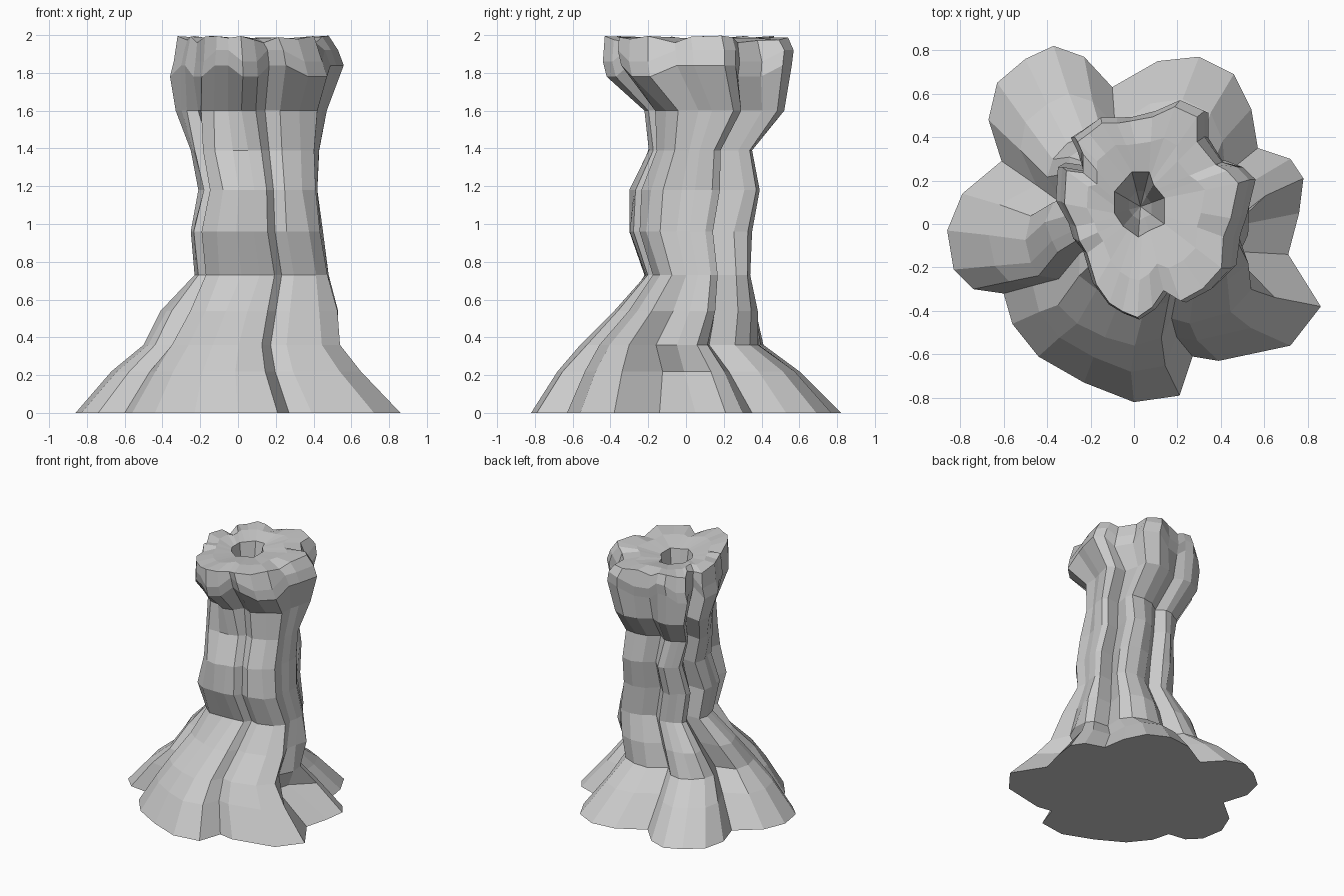
import bpy, bmesh, random
from mathutils import Vector

if "Cube" in bpy.data.objects:
    bpy.data.objects.remove(bpy.data.objects["Cube"])

random.seed(4)

# Lobed outline at the ground, counter-clockwise
BASE = [(.78, .21), (.72, .30), (.57, .35), (.54, .53), (.46, .69), (.30, .77), (.11, .75),
        (-.10, .63), (-.23, .77), (-.37, .82), (-.50, .76), (-.63, .65), (-.67, .48), (-.61, .29),
        (-.79, .14), (-.86, -.03), (-.83, -.21), (-.74, -.30), (-.60, -.32), (-.56, -.46),
        (-.44, -.61), (-.23, -.73), (0, -.82), (.21, -.79), (.27, -.61), (.39, -.63),
        (.72, -.56), (.86, -.38), (.71, -.14), (.76, .05)]
# Matching outline of the flared top
TOP = [(.56, .21), (.50, .27), (.44, .30), (.34, .41), (.34, .53), (.22, .58), (.10, .53),
       (-.02, .51), (-.09, .50), (-.17, .50), (-.24, .45), (-.30, .41), (-.27, .35), (-.27, .26),
       (-.36, .27), (-.37, .11), (-.31, 0), (-.29, -.07), (-.25, -.13), (-.20, -.28),
       (-.13, -.37), (-.06, -.41), (.02, -.44), (.10, -.39), (.16, -.31), (.25, -.36),
       (.37, -.30), (.47, -.20), (.48, -.05), (.52, .04)]
# How strongly each groove between lobes is cut (negative fills it out)
GROOVES = {2: .9, 7: .5, 13: 1.1, 18: .2, 24: -.2, 28: -.3}
# Fuller corners of the shaft
BULGES = {3: .1, 4: .1, 5: .05, 17: .08, 19: .24, 20: .22, 21: .1}
# Corners of the vent opening
VENT = [(.14, .12), (.09, .18), (.07, .24), (-.01, .24), (-.09, .15), (-.09, .05),
        (-.05, -.01), (.02, -.06), (.07, -.03), (.14, 0)]
N = len(BASE)

# Rings: z, x min, x max, y min, y max, groove depth, blend to the top outline
RINGS = [(0, -.86, .86, -.82, .82, 0, 0),
         (.22, -.67, .65, -.68, .60, .06, .1),
         (.36, -.50, .54, -.56, .41, .1, .2),
         (.54, -.41, .53, -.38, .38, .16, .3),
         (.73, -.23, .48, -.22, .34, .2, .4),
         (.96, -.25, .45, -.30, .35, .22, .5),
         (1.18, -.21, .42, -.30, .39, .22, .6),
         (1.39, -.25, .43, -.20, .35, .22, .7),
         (1.60, -.33, .47, -.22, .52, .16, .85),
         (1.81, -.36, .56, -.42, .56, .08, 1),
         (1.89, -.34, .53, -.44, .57, .04, 1),
         (1.98, -.32, .48, -.43, .54, 0, 1)]


def unit(points):
    """Fit an outline into the 0..1 square."""
    lo = [min(p[k] for p in points) for k in (0, 1)]
    hi = [max(p[k] for p in points) for k in (0, 1)]
    return [Vector([(p[k] - lo[k]) / (hi[k] - lo[k]) for k in (0, 1)]) for p in points]


def section(ring):
    z, x0, x1, y0, y1, groove, blend = ring
    pts = [a.lerp(b, blend) for a, b in zip(unit(BASE), unit(TOP))]
    mid = Vector((.5, .5))
    for i in range(N):
        if z == .22 and i in (28, 29):          # recess under the right-hand ledge
            pts[i] = pts[i].lerp(mid, .22)
        elif i in GROOVES:
            pts[i] = pts[i].lerp(mid, groove * GROOVES[i])
        elif .3 < z < 1.7:
            # fill the diagonals of the shaft and roughen it slightly
            d = pts[i] - mid
            fill = max(0, .5 - d.length) * .8
            if .6 < z < 1.5:
                fill += BULGES.get(i, 0)
            pts[i] = mid + d * (1 + fill + random.uniform(-.03, .03))
    out = []
    for i, p in enumerate(unit(pts)):
        dz = 0
        if 1.7 < z < 1.95:                      # faceted zigzag under the rim
            dz = .03 if i % 4 in (0, 1) else -.03
        elif z > 1.95:
            dz = -.02 if i in GROOVES else random.uniform(-.01, .018)
        out.append(Vector((x0 + p.x * (x1 - x0), y0 + p.y * (y1 - y0), z + dz)))
    return out


bm = bmesh.new()


def bridge(a, b):
    for i in range(N):
        j = (i + 1) % N
        bm.faces.new((a[i], a[j], b[j], b[i]))


# Outer wall
loops = [[bm.verts.new(p) for p in section(r)] for r in RINGS]
for a, b in zip(loops, loops[1:]):
    bridge(a, b)
bm.faces.new(list(reversed(loops[0])))

# Top surface sloping to the vent, then the tapering shaft inside
centre = Vector((.03, .08))
edge = []
for i in range(N):
    k, t = divmod(i, 3)
    edge.append(Vector(VENT[k]).lerp(Vector(VENT[(k + 1) % 10]), t / 3))
previous = loops[-1]
rim = [v.co.xy for v in previous]
for z, out, size in ((1.985, .55, 1), (1.96, 0, 1), (1.75, 0, .75), (1.5, 0, .45)):
    ring = []
    for i in range(N):
        p = centre.lerp(edge[i], size).lerp(rim[i], out)
        ring.append(bm.verts.new((p.x, p.y, z)))
    bridge(previous, ring)
    previous = ring
tip = bm.verts.new((centre.x, centre.y, 1.35))
for i in range(N):
    bm.faces.new((previous[i], previous[(i + 1) % N], tip))

bmesh.ops.recalc_face_normals(bm, faces=bm.faces)
mesh = bpy.data.meshes.new("rock_chimney")
bm.to_mesh(mesh)
bm.free()
bpy.context.collection.objects.link(bpy.data.objects.new("rock_chimney", mesh))
